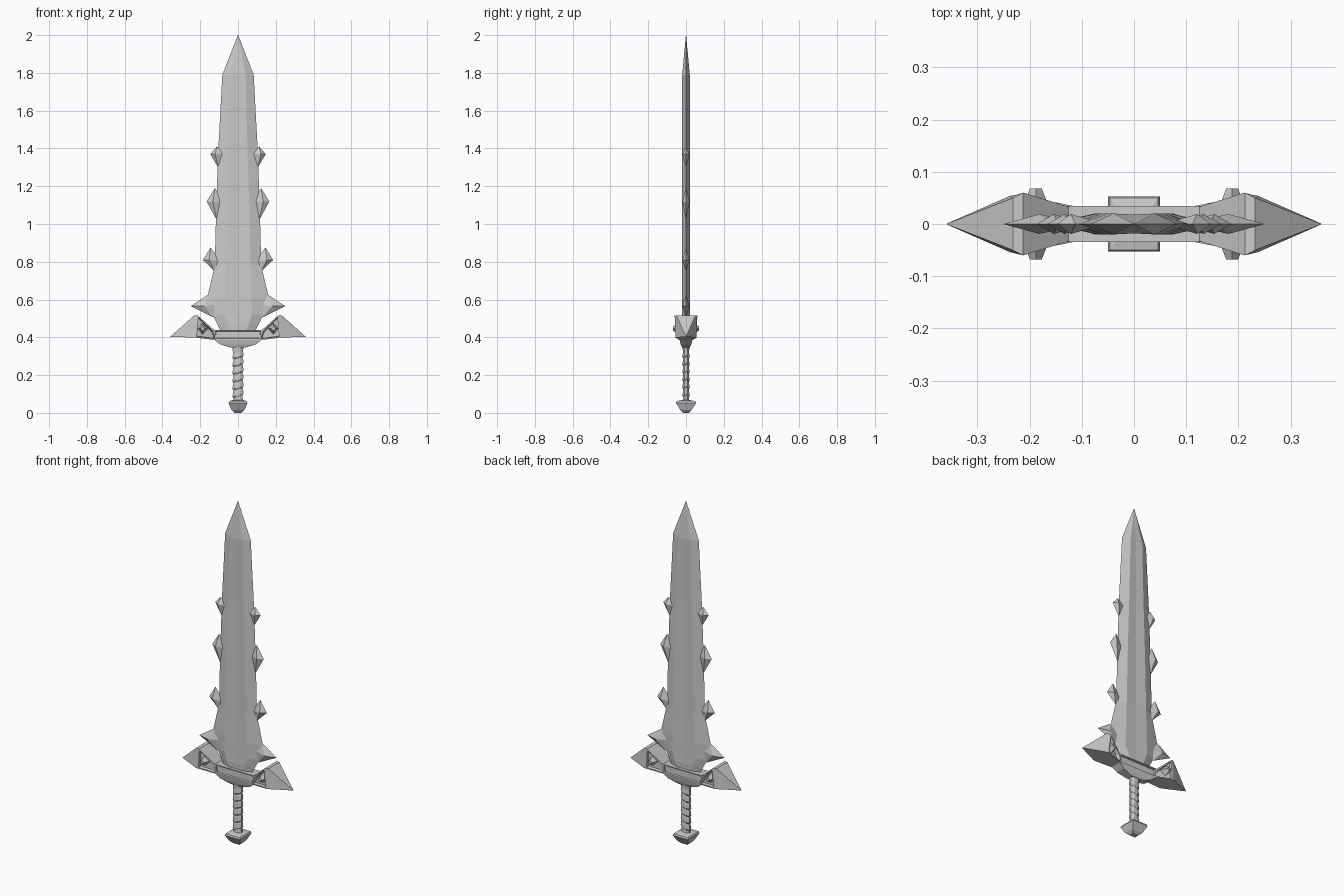
import bpy, bmesh, math
from mathutils import Vector

if "Cube" in bpy.data.objects:
    bpy.data.objects.remove(bpy.data.objects["Cube"])


def finish(name, bm, mirror=False):
    bmesh.ops.remove_doubles(bm, verts=bm.verts, dist=0.0004)
    bmesh.ops.recalc_face_normals(bm, faces=bm.faces)
    me = bpy.data.meshes.new(name)
    bm.to_mesh(me)
    bm.free()
    ob = bpy.data.objects.new(name, me)
    bpy.context.collection.objects.link(ob)
    if mirror:
        ob.modifiers.new("mirror", 'MIRROR').use_axis[0] = True
    return ob


def loft(rings):
    """Skin a stack of equal-length point rings and cap both ends."""
    bm = bmesh.new()
    vs = [[bm.verts.new(p) for p in r] for r in rings]
    n = len(rings[0])
    for a, b in zip(vs, vs[1:]):
        for i in range(n):
            bm.faces.new((a[i], a[(i + 1) % n], b[(i + 1) % n], b[i]))
    bm.faces.new(vs[0][::-1])
    bm.faces.new(vs[-1])
    bmesh.ops.recalc_face_normals(bm, faces=bm.faces)
    return bm


def rect(x, y, z):
    return [(-x, -y, z), (x, -y, z), (x, y, z), (-x, y, z)]


def panel(bm, faces, width, depth):
    """Sunken panel with a thin rim."""
    bmesh.ops.inset_individual(bm, faces=faces, thickness=width)
    bmesh.ops.inset_individual(bm, faces=faces, thickness=0.004, depth=-depth)


# Blade: bevelled edges, shallow fuller, pointed tip (z, edge, flat, thickness, centre)
sections = [(0.42, 0.085, 0.040, 0.016, 0.016), (0.47, 0.110, 0.055, 0.020, 0.018),
            (0.52, 0.135, 0.075, 0.020, 0.017), (0.61, 0.163, 0.070, 0.020, 0.017),
            (0.78, 0.123, 0.067, 0.020, 0.016), (1.10, 0.115, 0.060, 0.020, 0.016),
            (1.40, 0.104, 0.050, 0.020, 0.016), (1.79, 0.083, 0.040, 0.020, 0.018),
            (2.00, 0.001, 0.0005, 0.0005, 0.0007)]
finish("blade", loft([[(-o, 0, z), (-i, -t, z), (0, -c, z), (i, -t, z),
                       (o, 0, z), (i, t, z), (0, c, z), (-i, t, z)]
                      for z, o, i, t, c in sections]))

# Edge spikes: diamond outline (top, tip, bottom, root) raised to a ridge point
spikes = [[(0.112, 1.41), (0.147, 1.37), (0.105, 1.30), (0.055, 1.37)],
          [(0.122, 1.19), (0.166, 1.12), (0.112, 1.02), (0.075, 1.12)],
          [(0.145, 0.875), (0.186, 0.81), (0.125, 0.75), (0.09, 0.80)],
          [(0.160, 0.625), (0.250, 0.565), (0.130, 0.505), (0.095, 0.575)]]
bm = bmesh.new()
for s in spikes:
    rim = [bm.verts.new((x, 0, z)) for x, z in s]
    cx, cz = s[0][0] * 0.5 + s[1][0] * 0.3 + s[2][0] * 0.2, s[1][1]
    for side in (-1, 1):
        apex = bm.verts.new((cx, side * 0.019, cz))
        for a, b in zip(rim, rim[1:] + rim[:1]):
            bm.faces.new((a, b, apex))
finish("edge_spikes", bm, True)

# Guard centre: chamfered block with sunken front and back panels
bm = loft([rect(0.036, 0.020, 0.345), rect(0.095, 0.028, 0.363),
           rect(0.125, 0.034, 0.387), rect(0.125, 0.034, 0.44)])
sides = [f for f in bm.faces if abs(f.normal.y) > 0.9 and f.calc_center_median().z > 0.39]
panel(bm, sides, 0.008, 0.008)
finish("guard_centre", bm)

# Guard wings: flared blocks with sunken panels
bm = loft([[(0.11, -0.033, 0.385), (0.11, 0.033, 0.385),
            (0.125, 0.033, 0.438), (0.125, -0.033, 0.438)],
           [(0.225, -0.056, 0.398), (0.225, 0.056, 0.398),
            (0.212, 0.060, 0.515), (0.212, -0.060, 0.515)]])
panel(bm, [f for f in bm.faces if abs(f.normal.y) > 0.8], 0.010, 0.018)
finish("guard_wings", bm, True)

# Faceted studs set into the wing panels
bm = bmesh.new()
bmesh.ops.create_cone(bm, segments=4, radius1=0.042, radius2=0.015, depth=0.05)
for v in bm.verts:
    v.co = Vector((0.188 + v.co.x * 0.75, -0.043 - v.co.z, 0.447 + v.co.y * 0.85))
geo = bmesh.ops.duplicate(bm, geom=bm.verts[:] + bm.edges[:] + bm.faces[:])["geom"]
for v in geo:
    if isinstance(v, bmesh.types.BMVert):
        v.co.y *= -1
finish("wing_studs", bm, True)

# Guard points: swept pyramids on the wing ends
e = 0.001
finish("guard_points", loft([
    [(0.225, -0.056, 0.398), (0.225, 0.056, 0.398), (0.212, 0.060, 0.515), (0.212, -0.060, 0.515)],
    [(0.237, -0.054, 0.399), (0.237, 0.054, 0.399), (0.232, 0.050, 0.516), (0.232, -0.050, 0.516)],
    [(0.358, -e, 0.403), (0.358, e, 0.403), (0.357, e, 0.405), (0.357, -e, 0.405)]]), True)


def oval(rx, ry, z, tilt=0.0):
    pts = []
    for k in range(8):
        a = (k + 0.5) * math.pi / 4
        x, y = rx * math.cos(a) * 1.08, ry * math.sin(a) * 1.08
        pts.append((x, y, z + tilt * x))
    return pts


# Grip: octagonal handle with slanted wraps
rings = [oval(0.027, 0.017, 0.055)]
for k in range(6):
    z = 0.085 + k * 0.041
    rings += [oval(0.024, 0.014, z, 0.3), oval(0.029, 0.018, z + 0.008, 0.3),
              oval(0.027, 0.016, z + 0.032, 0.3)]
rings += [oval(0.029, 0.018, 0.345), oval(0.036, 0.022, 0.365)]
finish("grip", loft(rings))

# Pommel: square block tapering to a blunt foot
finish("pommel", loft([rect(0.018, 0.014, 0.0), rect(0.034, 0.030, 0.015),
                       rect(0.050, 0.053, 0.052), rect(0.046, 0.050, 0.062),
                       rect(0.027, 0.020, 0.068)]))
